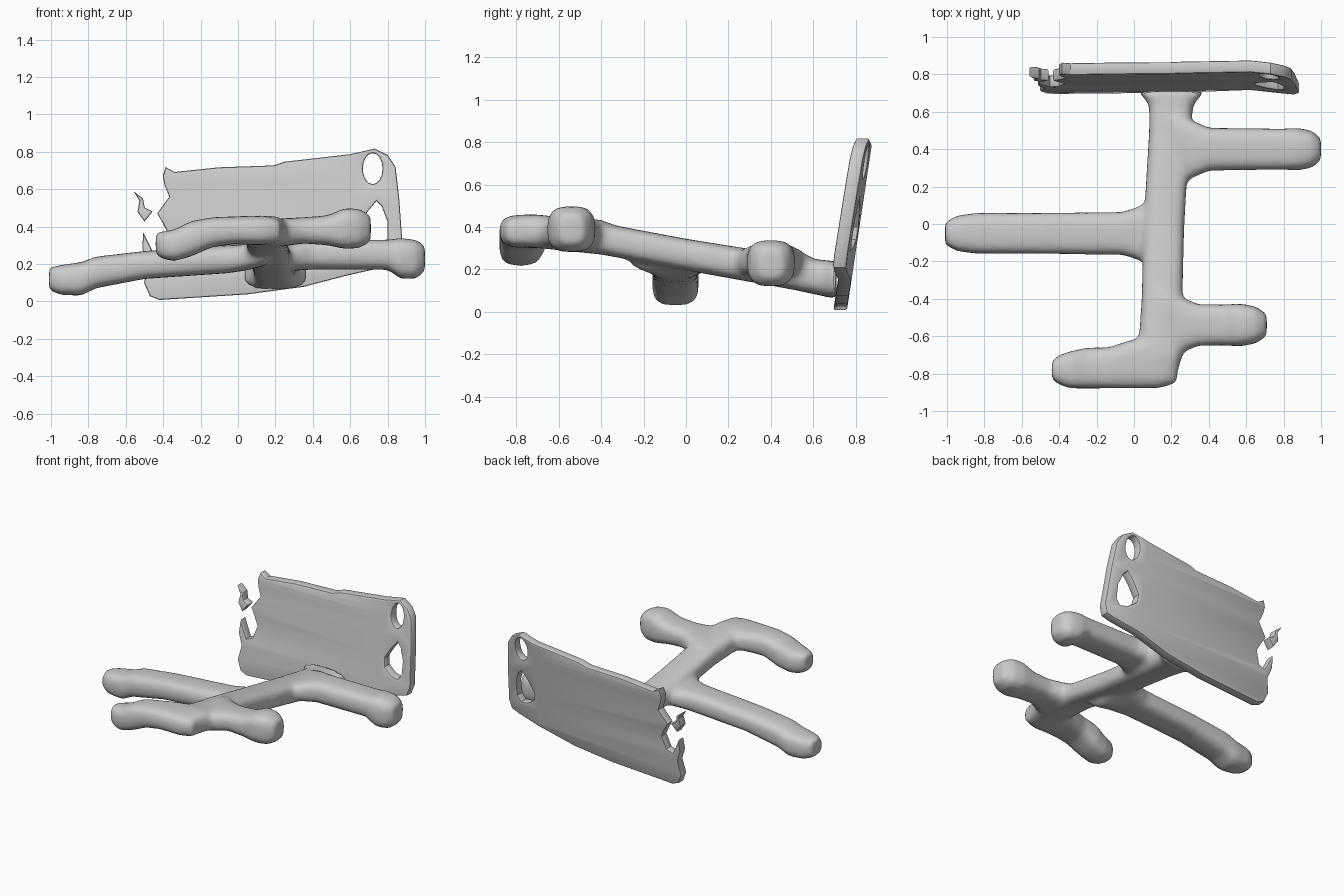
import bpy, bmesh, math

cube = bpy.data.objects.get("Cube")
if cube:
    bpy.data.objects.remove(cube)

grey = bpy.data.materials.new("plain grey")
grey.use_nodes = True
grey.diffuse_color = (0.6, 0.6, 0.6, 1)
grey.node_tree.nodes["Principled BSDF"].inputs["Base Color"].default_value = (0.6, 0.6, 0.6, 1)


def activate(obj):
    bpy.ops.object.select_all(action="DESELECT")
    obj.select_set(True)
    bpy.context.view_layer.objects.active = obj


def sweep(bm, along, stations, sides=20):
    """Skin rounded-box rings; each station is x, y, z, half width, half height."""
    rings = []
    for x, y, z, w, h in stations:
        ring = []
        for i in range(sides):
            a = 2 * math.pi * i / sides
            c, s = math.cos(a), math.sin(a)
            u = math.copysign(abs(c) ** 0.65, c) * w
            v = math.copysign(abs(s) ** 0.65, s) * h
            ring.append(bm.verts.new((x + u, y, z + v) if along == "y" else (x, y + u, z + v)))
        rings.append(ring)
    for a, b in zip(rings, rings[1:]):
        for i in range(sides):
            j = (i + 1) % sides
            bm.faces.new((a[i], a[j], b[j], b[i]))
    bm.faces.new(rings[0])
    bm.faces.new(rings[-1])


# Frame: sloping spine with four arms, flared where they meet it
bm = bmesh.new()
sweep(bm, "y", [(.13, -.84, .38, .09, .07), (.14, -.7, .38, .12, .08), (.15, -.4, .345, .11, .075),
                (.16, 0, .27, .11, .075), (.19, .5, .185, .11, .08), (.2, .64, .16, .12, .085),
                (.2, .71, .15, .18, .09)])
# back left arm
sweep(bm, "x", [(.2, .4, .22, .21, .06), (.3, .4, .24, .16, .075), (.4, .4, .25, .115, .08),
                (.8, .4, .25, .11, .08), (.87, .4, .23, .115, .11), (.95, .4, .225, .1, .105),
                (1.0, .4, .23, .06, .07)])
# middle right arm
sweep(bm, "x", [(.15, -.05, .25, .22, .06), (.04, -.05, .235, .15, .07), (-.06, -.05, .225, .115, .075),
                (-.5, -.05, .195, .11, .075), (-.76, -.05, .155, .11, .085), (-.84, -.05, .12, .11, .09),
                (-.95, -.05, .115, .095, .08), (-1.01, -.05, .12, .06, .06)])
# front left arm
sweep(bm, "x", [(.15, -.54, .37, .22, .07), (.25, -.54, .37, .15, .075), (.35, -.54, .38, .11, .07),
                (.48, -.54, .38, .11, .08), (.57, -.54, .39, .115, .11), (.65, -.54, .39, .1, .105),
                (.71, -.54, .39, .06, .07)])
# front right arm, bent down at the tip
sweep(bm, "x", [(.23, -.77, .38, .08, .06), (.13, -.74, .38, .14, .08), (-.02, -.75, .38, .13, .075),
                (-.14, -.77, .37, .11, .08), (-.25, -.77, .335, .11, .095), (-.34, -.78, .3, .1, .085),
                (-.4, -.78, .3, .08, .075), (-.44, -.78, .31, .05, .06)])
bmesh.ops.recalc_face_normals(bm, faces=bm.faces)
mesh = bpy.data.meshes.new("branching_frame")
bm.to_mesh(mesh)
bm.free()
frame = bpy.data.objects.new("branching_frame", mesh)
bpy.context.collection.objects.link(frame)
activate(frame)
remesh = frame.modifiers.new("fuse", "REMESH")
remesh.mode, remesh.voxel_size = "VOXEL", 0.018
soften = frame.modifiers.new("soften", "SMOOTH")
soften.factor, soften.iterations = 0.5, 8
for name in ("fuse", "soften"):
    bpy.ops.object.modifier_apply(modifier=name)
mesh.materials.append(grey)
bpy.ops.object.shade_smooth_by_angle(angle=math.radians(40))

# Upright panel: torn right edge, loose shard and two openings in the left end
outline = [(-.42, .01), (.05, .04), (.35, .08), (.58, .14), (.8, .19), (.86, .21), (.88, .27),
           (.86, .55), (.84, .72), (.8, .78), (.73, .815), (.6, .785), (.25, .745), (.19, .725),
           (-.1, .715), (-.34, .69), (-.385, .715), (-.4, .67), (-.39, .62), (-.365, .56),
           (-.43, .47), (-.4, .42), (-.37, .36), (-.4, .27), (-.45, .25), (-.505, .36),
           (-.51, .28), (-.48, .2), (-.5, .1), (-.47, .03)]
shard = [(-.55, .58), (-.51, .55), (-.5, .5), (-.46, .48), (-.5, .43), (-.535, .48), (-.525, .54)]
upper_hole = [(.72 + .055 * math.cos(a), .71 + .085 * math.sin(a))
              for a in (math.pi * i / 8 for i in range(16))]
lower_hole = [(.74, .54), (.69, .48), (.64, .4), (.65, .34), (.71, .3), (.77, .29), (.8, .33),
              (.8, .43), (.77, .51)]
curve = bpy.data.curves.new("panel_outline", "CURVE")
curve.dimensions, curve.fill_mode = "2D", "BOTH"
curve.extrude, curve.bevel_depth, curve.bevel_resolution = 0.022, 0.01, 1
curve.offset = -0.008
for loop in (outline, shard, upper_hole, lower_hole):
    spline = curve.splines.new("POLY")
    spline.points.add(len(loop) - 1)
    for point, (x, z) in zip(spline.points, loop):
        point.co = (x, z, 0, 1)
    spline.use_cyclic_u = True
panel = bpy.data.objects.new("upright_panel", curve)
bpy.context.collection.objects.link(panel)
activate(panel)
bpy.ops.object.convert(target="MESH")
panel = bpy.context.object

# Stand the panel up, lean it back and fold its left end forward
bm = bmesh.new()
bm.from_mesh(panel.data)
bmesh.ops.remove_doubles(bm, verts=bm.verts, dist=0.0005)
bmesh.ops.bisect_plane(bm, geom=bm.verts[:] + bm.edges[:] + bm.faces[:],
                       plane_co=(.62, 0, 0), plane_no=(1, 0, 0))
for v in bm.verts:
    x, z, depth = v.co
    v.co = (x, .725 + .15 * z - depth - .14 * max(0, x - .62), z)
bmesh.ops.recalc_face_normals(bm, faces=bm.faces)
bm.to_mesh(panel.data)
bm.free()
panel.data.materials.clear()
panel.data.materials.append(grey)
bpy.ops.object.shade_smooth_by_angle(angle=math.radians(30))
